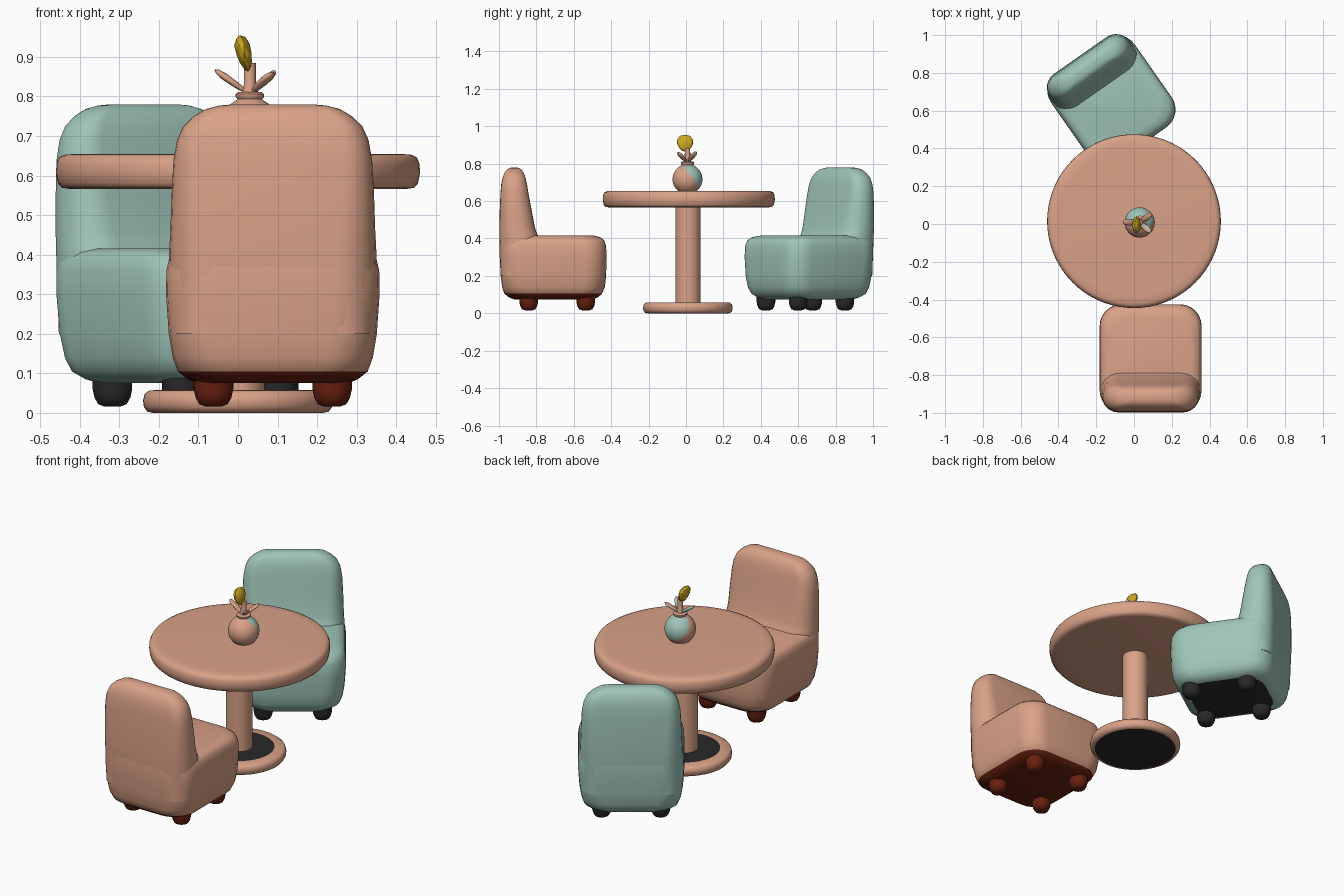
import bpy, bmesh, math
from mathutils import Vector, Matrix

cube = bpy.data.objects.get("Cube")
if cube:
    bpy.data.objects.remove(cube)


def material(name, rgb):
    m = bpy.data.materials.new(name)
    m.use_nodes = True
    m.diffuse_color = (*rgb, 1)
    m.node_tree.nodes["Principled BSDF"].inputs["Base Color"].default_value = (*rgb, 1)
    return m


PEACH = material("peach", (0.70, 0.36, 0.245))
MINT = material("mint", (0.35, 0.555, 0.48))
RED = material("dark red", (0.14, 0.014, 0.005))
BLACK = material("charcoal", (0.022, 0.022, 0.022))
GOLD = material("gold", (0.6, 0.38, 0.015))


def finish(name, bm, mats, rule=None, matrix=None, angle=40):
    """Turn a bmesh into a shaded object; rule(face) picks the second colour."""
    bmesh.ops.recalc_face_normals(bm, faces=bm.faces)
    bm.normal_update()
    if rule:
        for f in bm.faces:
            f.material_index = int(rule(f))
    mesh = bpy.data.meshes.new(name)
    bm.to_mesh(mesh)
    bm.free()
    for m in mats:
        mesh.materials.append(m)
    ob = bpy.data.objects.new(name, mesh)
    bpy.context.collection.objects.link(ob)
    if matrix:
        ob.matrix_world = matrix
    bpy.ops.object.select_all(action="DESELECT")
    ob.select_set(True)
    bpy.context.view_layer.objects.active = ob
    bpy.ops.object.shade_smooth_by_angle(angle=math.radians(angle))
    return ob


def loft(rings):
    """Skin a stack of equally sized point rings and cap both ends."""
    bm = bmesh.new()
    vs = [[bm.verts.new(p) for p in ring] for ring in rings]
    n = len(vs[0])
    for a, b in zip(vs, vs[1:]):
        for i in range(n):
            j = (i + 1) % n
            bm.faces.new((a[i], a[j], b[j], b[i]))
    bm.faces.new(vs[0])
    bm.faces.new(vs[-1])
    return bm


def lathe(profile, sides):
    """Revolve (radius, height) pairs round the z axis."""
    turn = [2 * math.pi * i / sides for i in range(sides)]
    return loft([[(r * math.cos(t), r * math.sin(t), z) for t in turn] for r, z in profile])


def rounded_ring(z, y0, y1, hx, radius, steps=7):
    """Rounded rectangle at height z."""
    hy, cy = (y1 - y0) / 2, (y0 + y1) / 2
    r = min(radius, hx * 0.95, hy * 0.95)
    pts = []
    for q, (sx, sy) in enumerate(((1, 1), (-1, 1), (-1, -1), (1, -1))):
        for k in range(steps):
            t = math.pi / 2 * (q + k / (steps - 1))
            pts.append((sx * (hx - r) + r * math.cos(t),
                        cy + sy * (hy - r) + r * math.sin(t), z))
    return pts


# Chair sections: height, rear y, front y, half width
SEAT = [(0.075, -0.21, 0.21, 0.19), (0.085, -0.235, 0.24, 0.215), (0.105, -0.26, 0.262, 0.24),
        (0.14, -0.272, 0.277, 0.253), (0.2, -0.28, 0.284, 0.263), (0.3, -0.285, 0.286, 0.27),
        (0.36, -0.286, 0.284, 0.269), (0.39, -0.284, 0.274, 0.262), (0.406, -0.278, 0.255, 0.25),
        (0.415, -0.26, 0.22, 0.22)]
BACK = [(0.2, -0.278, -0.09, 0.255), (0.4, -0.287, -0.07, 0.262), (0.425, -0.287, -0.085, 0.261),
        (0.46, -0.287, -0.097, 0.259), (0.55, -0.285, -0.114, 0.256), (0.64, -0.281, -0.131, 0.251),
        (0.69, -0.277, -0.139, 0.242), (0.725, -0.27, -0.147, 0.226), (0.75, -0.26, -0.156, 0.2),
        (0.768, -0.247, -0.168, 0.17), (0.777, -0.232, -0.182, 0.135), (0.78, -0.218, -0.196, 0.1)]
FOOT = [(0.02, 0.016), (0.036, 0.022), (0.045, 0.038), (0.05, 0.06), (0.05, 0.1)]


def chair(prefix, place, fabric, base, skirt):
    finish(prefix + "_chair_seat", loft([rounded_ring(*s, 0.115) for s in SEAT]),
           [fabric, base], lambda f: f.calc_center_median().z < skirt, place, 50)
    finish(prefix + "_chair_back", loft([rounded_ring(*s, 0.1) for s in BACK]),
           [fabric], None, place, 60)
    for x, side in ((-0.15, "left"), (0.15, "right")):
        for y, end in ((-0.13, "rear"), (0.175, "front")):
            finish(f"{prefix}_chair_{end}_{side}_foot", lathe(FOOT, 20), [base],
                   None, place @ Matrix.Translation((x, y, 0)), 60)


chair("peach", Matrix.Translation((0.088, -0.711, 0)), PEACH, RED, 0.104)
chair("mint", Matrix.Translation((-0.12, 0.657, 0)) @ Matrix.Rotation(math.radians(-145), 4, "Z"),
      MINT, BLACK, 0.08)

# Round pedestal table
table = Matrix.Translation((0, 0.01, 0))
finish("table_top", lathe([(0.425, 0.566), (0.445, 0.569), (0.455, 0.58), (0.46, 0.605),
                           (0.459, 0.63), (0.452, 0.646), (0.437, 0.653), (0.4, 0.655)], 72),
       [PEACH], None, Matrix.Translation((0, 0.015, 0)), 50)
finish("table_column", lathe([(0.067, 0.05), (0.067, 0.575)], 40), [PEACH], None, table)
finish("table_base", lathe([(0.215, 0), (0.229, 0.003), (0.238, 0.015), (0.24, 0.032),
                            (0.236, 0.048), (0.224, 0.057), (0.18, 0.058), (0.06, 0.058)], 64),
       [PEACH, BLACK],
       lambda f: abs(f.normal.z) > 0.95 and max(v.co.xy.length for v in f.verts) < 0.22,
       table, 50)

# Vase: sphere body with a ringed neck, painted across the upper rear
body = [(0.08 * math.cos(t), 0.717 + 0.08 * math.sin(t))
        for t in (math.radians(a) for a in range(-60, 66, 6))]
neck = [(0.031, 0.793), (0.036, 0.799), (0.036, 0.806), (0.03, 0.811), (0.02, 0.811)]
vase_at = Matrix.Translation((0.03, 0.008, 0))
paint = Vector((0.1, 0.8, 0.6))
finish("vase", lathe(body + neck, 40), [PEACH, MINT],
       lambda f: f.normal.dot(paint) > 0.4 and f.calc_center_median().z < 0.79, vase_at, 50)

# Flower stem
finish("flower_stem", lathe([(0.024, 0.8), (0.015, 0.83), (0.015, 0.885)], 14), [PEACH], None,
       vase_at)


def blob(scale, taper):
    """Stretched ball, narrower toward its lower end."""
    bm = bmesh.new()
    bmesh.ops.create_icosphere(bm, subdivisions=2, radius=1)
    for v in bm.verts:
        w = 1 + taper * v.co.z
        v.co = (v.co.x * scale[0] * w, v.co.y * scale[1] * w, v.co.z * scale[2])
    return bm


# Flat flower head
finish("flower_head", blob((0.02, 0.044, 0.047), 0.25), [GOLD], None,
       Matrix.Translation((0.015, -0.005, 0.909)) @ Matrix.Rotation(math.radians(-14), 4, "Y"), 20)

# Leaves spreading from the neck
root = Vector((0.03, 0.008, 0.805))
for n, tip in enumerate(((-0.06, 0.01, 0.868), (0.095, 0.055, 0.865), (0.09, -0.045, 0.862))):
    way = Vector(tip) - root
    turn = way.to_track_quat("Z", "X").to_matrix().to_4x4()
    finish(f"leaf_{n + 1}", blob((0.009, 0.017, way.length / 2), 0.3), [PEACH, MINT],
           lambda f, turn=turn: (turn.to_3x3() @ f.normal).y > 0.45,
           Matrix.Translation((root + Vector(tip)) / 2) @ turn, 50)
